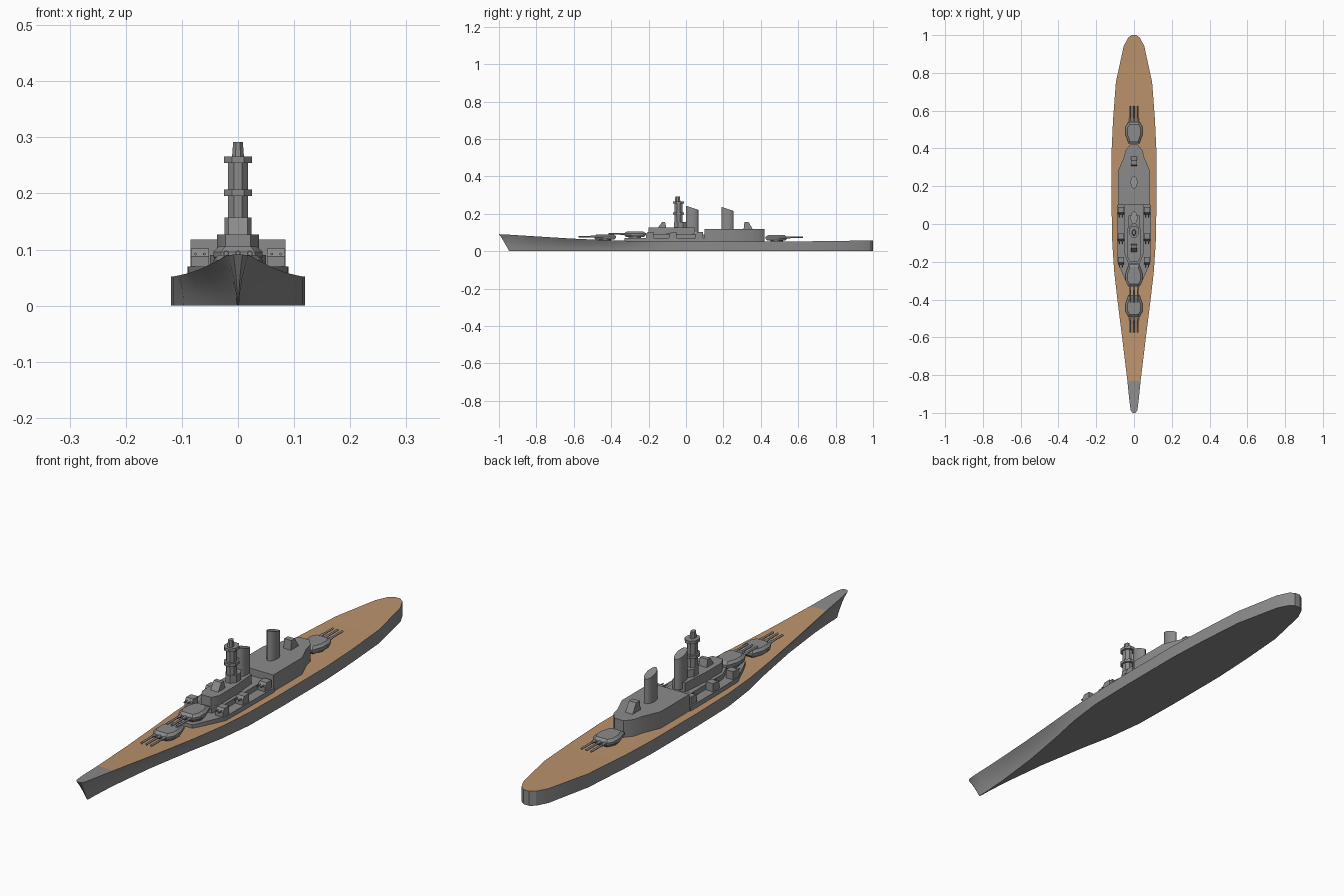
import bpy, bmesh, math
from mathutils import Matrix

cube = bpy.data.objects.get("Cube")
if cube:
    bpy.data.objects.remove(cube, do_unlink=True)


def material(name, rgb):
    m = bpy.data.materials.new(name)
    m.use_nodes = True
    m.diffuse_color = (*rgb, 1)
    m.node_tree.nodes["Principled BSDF"].inputs["Base Color"].default_value = (*rgb, 1)
    return m


GREY = material("ship grey", (0.26, 0.26, 0.26))
WOOD = material("deck wood", (0.50, 0.29, 0.15))


def finish(name, bm, mats=(GREY,), angle=30):
    bmesh.ops.recalc_face_normals(bm, faces=bm.faces)
    mesh = bpy.data.meshes.new(name)
    bm.to_mesh(mesh)
    bm.free()
    for m in mats:
        mesh.materials.append(m)
    ob = bpy.data.objects.new(name, mesh)
    bpy.context.collection.objects.link(ob)
    bpy.ops.object.select_all(action='DESELECT')
    ob.select_set(True)
    bpy.context.view_layer.objects.active = ob
    bpy.ops.object.shade_smooth_by_angle(angle=math.radians(angle))
    return ob


def loft(bm, rings):
    """Skin closed rings of equal length and cap both ends."""
    loops = [[bm.verts.new(p) for p in ring] for ring in rings]
    n = len(loops[0])
    for a, b in zip(loops, loops[1:]):
        for i in range(n):
            j = (i + 1) % n
            bm.faces.new((a[i], a[j], b[j], b[i]))
    bm.faces.new(loops[0])
    bm.faces.new(loops[-1])


def mirrored(half):
    """Full plan outline from (half width, y) points, listed front to back."""
    return list(half) + [(-x, y) for x, y in reversed(half)]


def house(name, half, z0, z1):
    bm = bmesh.new()
    plan = mirrored(half)
    loft(bm, [[(x, y, z) for x, y in plan] for z in (z0, z1)])
    return finish(name, bm)


def column(name, y, rx, ry, z0, z1, sides=8, slope=0, top=1, x=0):
    """Upright prism with a tapered and optionally raked top."""
    bm = bmesh.new()
    rings = []
    for z, s, k in ((z0, 1, 0), (z1, top, slope)):
        ring = []
        for i in range(sides):
            a = 2 * math.pi * (i + 0.5) / sides
            c, d = math.cos(a) * s, math.sin(a) * s
            ring.append((x + rx * c, y + ry * d, z - k * d))
        rings.append(ring)
    loft(bm, rings)
    return finish(name, bm, angle=50 if sides > 8 else 30)


def profile_block(name, x, w, pts):
    """Side profile in (y, z) extruded across the ship."""
    bm = bmesh.new()
    loft(bm, [[(x + s * w, y, z) for y, z in pts] for s in (-1, 1)])
    return finish(name, bm)


def add_barrel(bm, x, y0, y1, z, r):
    mat = Matrix.Translation((x, (y0 + y1) / 2, z)) @ Matrix.Rotation(math.pi / 2, 4, 'X')
    bmesh.ops.create_cone(bm, cap_ends=True, segments=8, radius1=r, radius2=r,
                          depth=abs(y1 - y0), matrix=mat)


# Hull: deck y, deck half width, keel width ratio, deck height
stations = [
    (-1.0, .008, .1, .091), (-.985, .018, .1, .090), (-.94, .024, .12, .088),
    (-.83, .035, .25, .081), (-.6, .063, .5, .067), (-.4, .088, .75, .058),
    (-.25, .105, .92, .054), (-.1, .115, 1, .052), (.1, .119, 1, .052),
    (.38, .119, 1, .052), (.55, .111, 1, .052), (.75, .096, 1, .054),
    (.94, .055, 1, .057), (.985, .032, 1, .058), (1.0, .012, 1, .058)]
levels = (1, .8, .55, .25, 0)
rings = []
for y, w, ratio, h in stations:
    rake = .055 * max(0, min(1, (-.6 - y) / .4))
    side = [(w * (ratio + (1 - ratio) * t ** 1.7), y + rake * (1 - t) ** 0.9, h * t)
            for t in levels]
    rings.append(side + [(-x, yy, z) for x, yy, z in reversed(side)])
bm = bmesh.new()
loft(bm, rings)
bmesh.ops.recalc_face_normals(bm, faces=bm.faces)
for f in bm.faces:
    if f.normal.z > .9 and f.calc_center_median().y > -.83:
        f.material_index = 1
finish("hull", bm, (GREY, WOOD), 25)

# Deck houses
house("forward_platform", [(.03, -.33), (.045, -.30), (.088, -.2), (.09, .1)], .045, .07)
house("forward_house", [(.03, -.21), (.05, -.16), (.05, .1)], .07, .09)
house("bridge_house", [(.022, -.2), (.037, -.17), (.037, -.07), (.028, .045)], .07, .127)
house("aft_house", [(.085, .1), (.085, .28), (.055, .35), (.045, .39), (.02, .42)], .045, .118)

# Bridge tower and its platforms
column("tower_base", -.03, .026, .036, .127, .157)
column("tower", -.04, .019, .023, .157, .258)
column("lower_tower_platform", -.04, .027, .033, .195, .207)
column("upper_tower_platform", -.04, .027, .033, .254, .266)
column("tower_director", -.045, .0115, .016, .266, .292, top=.8)

# Funnels with raked tops
for label, y, h in (("forward", .033, .232), ("aft", .222, .226)):
    column(label + "_funnel", y, .018, .034, .1, h, sides=12, slope=.011)

# Fire directors
profile_block("forward_director", 0, .017,
              [(-.15, .125), (-.128, .157), (-.112, .157), (-.105, .125)])
profile_block("aft_director", 0, .016,
              [(.308, .116), (.312, .155), (.335, .155), (.358, .116)])


def main_turret(name, y, z, facing):
    """Faceted triple gun house on a round barbette; facing -1 is forward."""
    plan = mirrored([(.03, .055), (.044, .03), (.044, -.015), (.028, -.06)])
    bm = bmesh.new()
    loft(bm, [[(px * s, y + facing * py * s, z + dz) for px, py in plan]
              for dz, s in ((0, .86), (.01, 1), (.019, 1), (.028, .78))])
    finish(name, bm)
    column(name + "_barbette", y, .034, .034, .045, z + .002, sides=16)
    bm = bmesh.new()
    for x in (-.021, 0, .021):
        add_barrel(bm, x, y + facing * .04, y + facing * .14, z + .016, .004)
        add_barrel(bm, x, y + facing * .04, y + facing * .075, z + .016, .0055)
    finish(name + "_guns", bm, angle=50)


main_turret("first_turret", -.435, .062, -1)
main_turret("second_turret", -.275, .077, -1)
main_turret("aft_turret", .485, .058, 1)

# Secondary twin mounts along both sides
for side, label in ((1, "left"), (-1, "right")):
    for i, y in enumerate((-.195, -.07, .07)):
        name = f"{label}_side_mount_{i + 1}"
        x = side * .068
        profile_block(name, x, .016, [(y - .02, .07), (y - .02, .088), (y - .01, .102),
                                      (y + .02, .102), (y + .02, .07)])
        bm = bmesh.new()
        for dx in (-.008, .008):
            add_barrel(bm, x + dx, y - .036, y, .092, .0025)
        finish(name + "_guns", bm, angle=50)
